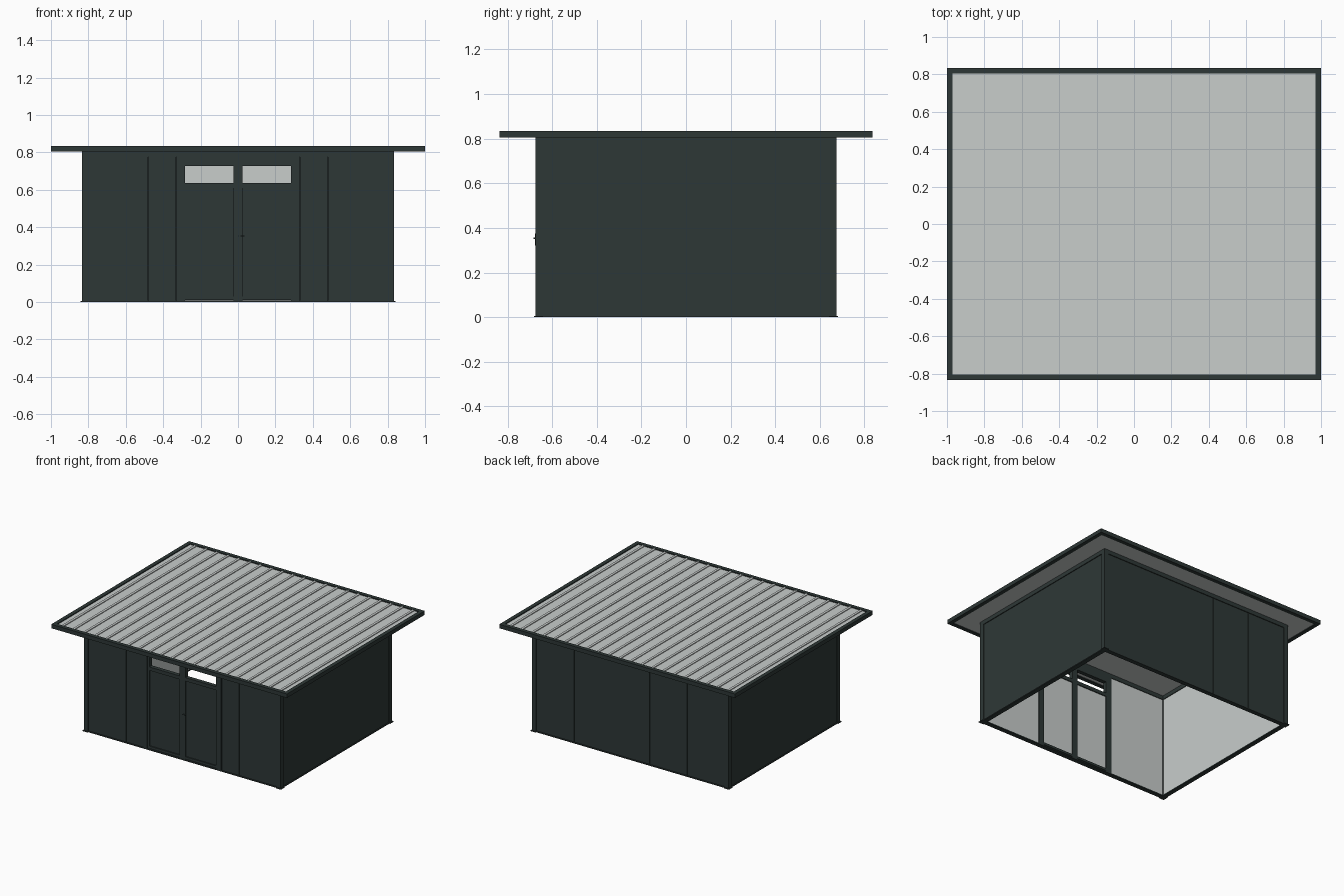
import bpy

cube = bpy.data.objects.get("Cube")
if cube:
    bpy.data.objects.remove(cube, do_unlink=True)


def material(name, rgb):
    m = bpy.data.materials.new(name)
    m.use_nodes = True
    color = (*rgb, 1.0)
    m.diffuse_color = color
    m.node_tree.nodes["Principled BSDF"].inputs["Base Color"].default_value = color
    return m


DARK = material("anthracite", (0.027, 0.039, 0.037))
LIGHT = material("pale grey", (0.58, 0.61, 0.60))


def box(name, x, y, z, mat):
    """Box spanning three (min, max) ranges."""
    lo, hi = zip(x, y, z)
    verts = [(a, b, c) for a in x for b in y for c in z]
    faces = [(0, 1, 3, 2), (4, 6, 7, 5), (0, 4, 5, 1),
             (2, 3, 7, 6), (0, 2, 6, 4), (1, 5, 7, 3)]
    mesh = bpy.data.meshes.new(name)
    mesh.from_pydata(verts, [], faces)
    mesh.materials.append(mat)
    ob = bpy.data.objects.new(name, mesh)
    bpy.context.collection.objects.link(ob)
    return ob


def span(a, b):
    return (min(a, b), max(a, b))


W, D = 0.835, 0.675          # half width and depth of the walls
RW, RD = 1.0, 0.835          # half width and depth of the roof
T = 0.035                    # frame thickness
BEAM, EAVE, TOP = 0.775, 0.805, 0.835
DOOR = 0.33                  # half width of the door opening
GAP = 0.0015


def frame_ring(name, w, d, t, z, mat):
    """Rectangular ring made of four bars."""
    for s, label in ((-1, "right"), (1, "left")):
        box(f"{name}_{label}", span(s * (w - t), s * w), (-d, d), z, mat)
    for s, label in ((-1, "front"), (1, "back")):
        box(f"{name}_{label}", (t - w, w - t), span(s * (d - t), s * d), z, mat)


# Structural frame
for sx in (-1, 1):
    for sy in (-1, 1):
        box("corner_post", span(sx * (W - T), sx * W),
            span(sy * (D - T), sy * D), (0, EAVE), DARK)
        box("post_foot", span(sx * (W - T), sx * (W + 0.007)),
            span(sy * (D - T), sy * (D + 0.007)), (0, 0.006), DARK)
frame_ring("top_beam", W, D, T, (BEAM, EAVE), DARK)
frame_ring("base_sill", W, D, T, (0, 0.008), DARK)

# Side walls: dark cladding outside, pale lining inside
for s, label in ((-1, "right"), (1, "left")):
    yr, zr = (T - D, D - T), (0.008, BEAM)
    box(f"side_panel_{label}", span(s * (W - 0.018), s * (W - 0.006)), yr, zr, DARK)
    box(f"side_lining_{label}", span(s * (W - 0.030), s * (W - 0.018)), yr, zr, LIGHT)


def clad(name, edges, s):
    """Row of panels on the front (s=-1) or back (s=1) wall."""
    zr = (0.008, BEAM)
    for a, b in zip(edges, edges[1:]):
        box(f"{name}_panel", (a + GAP, b - GAP),
            span(s * (D - 0.018), s * (D - 0.006)), zr, DARK)
    box(f"{name}_backing", (edges[0], edges[-1]),
        span(s * (D - 0.022), s * (D - 0.017)), zr, DARK)
    box(f"{name}_lining", (edges[0], edges[-1]),
        span(s * (D - 0.030), s * (D - 0.022)), zr, LIGHT)


X = W - T
clad("back_wall", [-X + i * X * 2 / 5 for i in range(6)], 1)
clad("front_wall_right", [-X, -0.48, -DOOR], -1)
clad("front_wall_left", [DOOR, 0.48, X], -1)

# Door frame and twin door leaves with open transom lights
fy = (-D, T - D)
for s, label in ((-1, "right"), (1, "left")):
    box(f"door_jamb_{label}", span(s * 0.30, s * DOOR), fy, (0, BEAM), DARK)
    box(f"door_stile_{label}", span(s * 0.283, s * 0.30),
        (-D + 0.004, T - D), (0.008, 0.75), DARK)
    xr = span(s * 0.024, s * 0.283)
    for part, z in (("bottom", (0.012, 0.03)), ("middle", (0.61, 0.637)),
                    ("top", (0.727, 0.75))):
        box(f"door_{part}_rail_{label}", xr, (-D + 0.004, T - D), z, DARK)
    zr = (0.03, 0.61)
    box(f"door_panel_{label}", xr, (-D + 0.012, -D + 0.02), zr, DARK)
    box(f"door_lining_{label}", xr, (-D + 0.02, -D + 0.028), zr, LIGHT)
box("door_head", (-0.30, 0.30), fy, (0.75, BEAM), DARK)
box("door_mullion", (-0.024, 0.024), (-D + 0.002, T - D), (0.008, 0.75), DARK)

# Handle on the meeting stile
box("handle_plate", (0.004, 0.014), (-D - 0.002, -D + 0.002), (0.32, 0.375), DARK)
box("handle_lever", (0.004, 0.034), (-D - 0.008, -D - 0.002), (0.35, 0.357), DARK)

# Roof: dark fascia around a pale ribbed sheet
E = 0.03
frame_ring("roof_fascia", RW, RD, E, (EAVE, TOP), DARK)
box("roof_sheet", (E - RW, RW - E), (E - RD, RD - E), (0.81, 0.828), LIGHT)
RIBS = 21
pitch = 2 * (RW - E) / RIBS
start = E - RW + pitch * 0.4
rib = box("roof_ribs", (start, start + pitch * 0.2),
          (E - RD, RD - E), (0.827, 0.834), LIGHT)
arr = rib.modifiers.new("repeat", "ARRAY")
arr.count = RIBS
arr.use_relative_offset = False
arr.use_constant_offset = True
arr.constant_offset_displace = (pitch, 0, 0)
